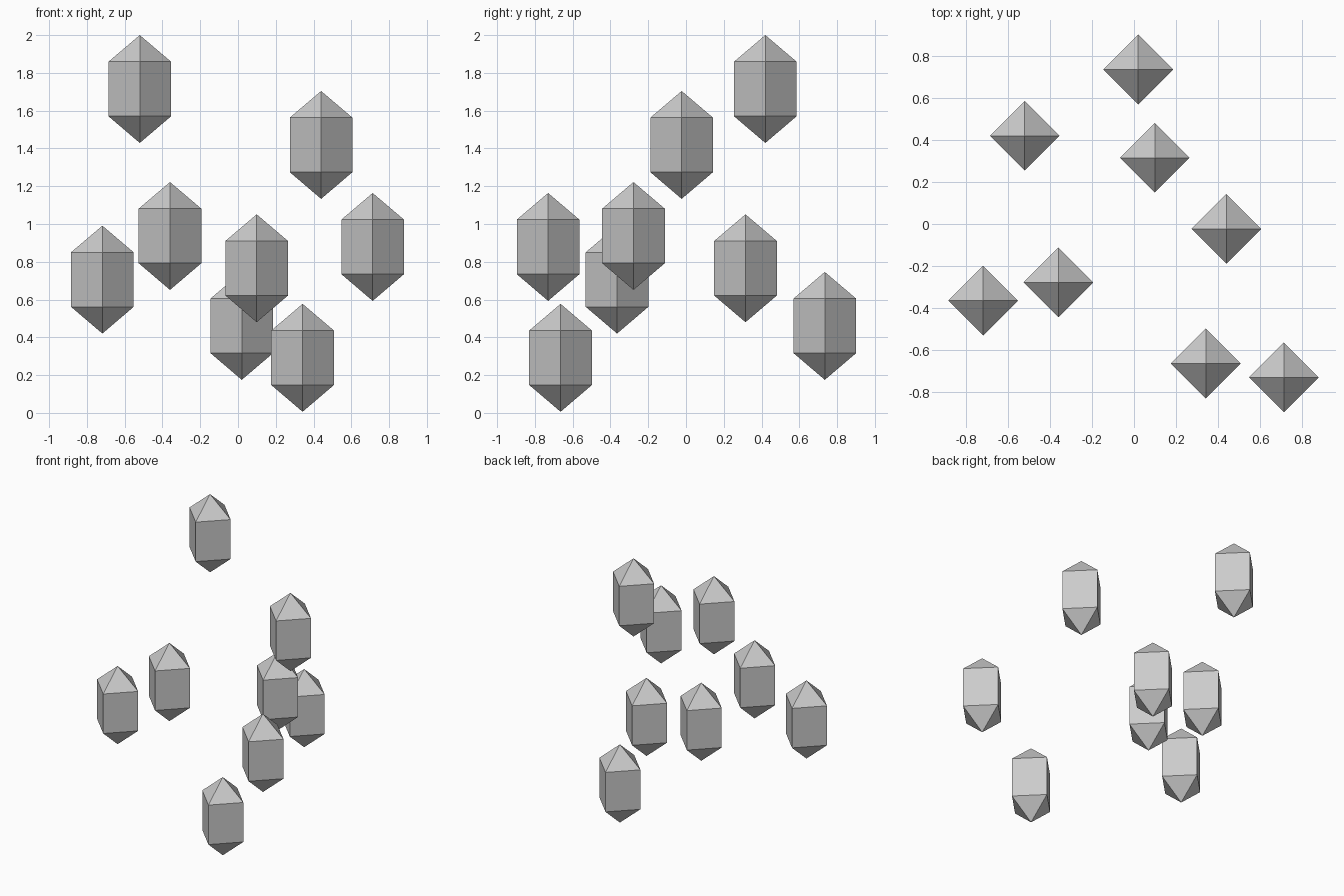
import bpy, bmesh, math

if "Cube" in bpy.data.objects:
    bpy.data.objects.remove(bpy.data.objects["Cube"])

R = 0.166                                   # corner radius
RINGS = (0.1415, 0.43)                      # heights of the lower and upper shoulders
HEIGHT = 0.571

# centre x, centre y, bottom tip z
PLACES = [
    (-0.52, 0.42, 1.429), (0.44, -0.023, 1.133), (-0.36, -0.278, 0.651),
    (0.713, -0.73, 0.593), (0.099, 0.315, 0.48), (-0.718, -0.365, 0.42),
    (0.02, 0.735, 0.175), (0.342, -0.664, 0.006),
]

grey = bpy.data.materials.new("stone grey")
grey.diffuse_color = (0.6, 0.6, 0.6, 1)
grey.use_nodes = True
grey.node_tree.nodes["Principled BSDF"].inputs["Base Color"].default_value = grey.diffuse_color

# Crystal: four-sided prism with a pyramid at each end
bm = bmesh.new()
bottom = bm.verts.new((0, 0, 0))
top = bm.verts.new((0, 0, HEIGHT))
low, high = [[bm.verts.new((R * math.cos(i * math.pi / 2), R * math.sin(i * math.pi / 2), z))
              for i in range(4)] for z in RINGS]
for i in range(4):
    j = (i + 1) % 4
    bm.faces.new((bottom, low[j], low[i]))
    bm.faces.new((low[i], low[j], high[j], high[i]))
    bm.faces.new((high[i], high[j], top))
mesh = bpy.data.meshes.new("crystal")
bm.to_mesh(mesh)
bm.free()
mesh.materials.append(grey)

# Floating cluster of identical crystals
for n, place in enumerate(PLACES, 1):
    crystal = bpy.data.objects.new(f"crystal_{n}", mesh)
    crystal.location = place
    bpy.context.collection.objects.link(crystal)
